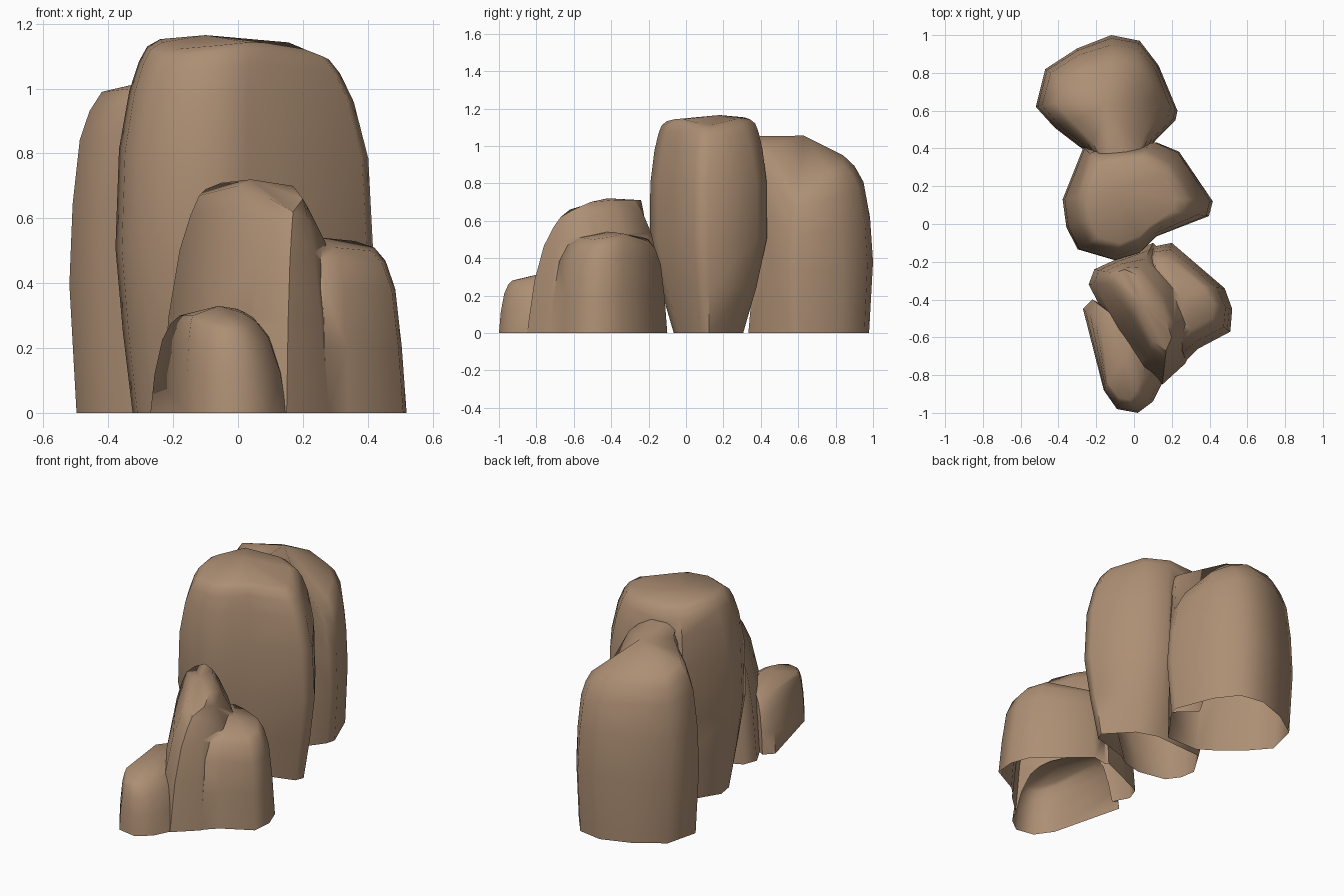
import bpy
import bmesh

if "Cube" in bpy.data.objects:
    bpy.data.objects.remove(bpy.data.objects["Cube"], do_unlink=True)

# One sandstone colour for every rock
stone = bpy.data.materials.new("sandstone_brown")
stone.use_nodes = True
stone.diffuse_color = (0.42, 0.275, 0.175, 1)
stone.node_tree.nodes["Principled BSDF"].inputs["Base Color"].default_value = stone.diffuse_color


def rock(name, foot, crown, peak, steps):
    """Loft from a foot outline to a crown outline, lengths in hundredths.

    Each step is (share of crown height, blend towards crown, depth scale).
    """
    bm = bmesh.new()
    depths = [y for x, y in foot]
    middle_y = (min(depths) + max(depths)) / 2
    rings = []
    for rise, blend, depth in steps:
        ring = []
        for (fx, fy), (cx, cy, cz) in zip(foot, crown):
            x = fx + (cx - fx) * blend
            y = fy + (cy - fy) * blend
            y = middle_y + (y - middle_y) * depth
            ring.append(bm.verts.new((x / 100, y / 100, cz * rise / 100)))
        rings.append(ring)
    count = len(foot)
    for low, high in zip(rings, rings[1:]):
        for i in range(count):
            j = (i + 1) % count
            bm.faces.new((low[i], low[j], high[j], high[i]))
    # Rounded cap and a temporary floor
    tip = bm.verts.new([c / 100 for c in peak])
    for i in range(count):
        bm.faces.new((rings[-1][i], rings[-1][(i + 1) % count], tip))
    bm.faces.new(rings[0])
    bmesh.ops.recalc_face_normals(bm, faces=bm.faces)
    mesh = bpy.data.meshes.new(name)
    bm.to_mesh(mesh)
    bm.free()
    mesh.materials.append(stone)
    obj = bpy.data.objects.new(name, mesh)
    bpy.context.collection.objects.link(obj)
    return obj


def activate(obj):
    bpy.ops.object.select_all(action="DESELECT")
    obj.select_set(True)
    bpy.context.view_layer.objects.active = obj


def merge(target, other):
    """Fuse another rock into the target."""
    activate(target)
    mod = target.modifiers.new("union", "BOOLEAN")
    mod.operation = "UNION"
    mod.solver = "EXACT"
    mod.object = other
    bpy.ops.object.modifier_apply(modifier=mod.name)
    bpy.data.objects.remove(other, do_unlink=True)


def finish(obj):
    """Open the underside and smooth the surface."""
    bm = bmesh.new()
    bm.from_mesh(obj.data)
    floor = [f for f in bm.faces if all(v.co.z < 0.001 for v in f.verts)]
    bmesh.ops.delete(bm, geom=floor, context="FACES")
    bm.to_mesh(obj.data)
    bm.free()
    activate(obj)
    bpy.ops.object.shade_smooth_by_angle(angle=1.0)


# Tall middle rock, pinched at the ground
tall = rock(
    "tall_rocks",
    [(-38, 13), (-36, -2), (-30, -14), (-10, -20), (3, -16), (12, -7),
     (40, 4), (42, 12), (24, 39), (12, 44), (-27, 41)],
    [(-28, 15, 113), (-27, 2, 112), (-22, -9, 110), (-8, -13, 111),
     (3, -9, 112), (9, -3, 112), (26, 6, 110), (28, 13, 109),
     (18, 30, 112), (5, 37, 112), (-20, 34, 113)],
    (-10, 18, 116.5),
    [(0, 0.55, 0.66), (0.22, 0.25, 0.85), (0.45, 0.02, 0.98), (0.72, 0.13, 1),
     (0.88, 0.45, 1), (0.96, 0.75, 1), (1, 1, 1), (1.02, 1.4, 1)])

# Broad back rock: low right lobe, and a high neck into the middle rock
back = rock(
    "back_rock",
    [(-52, 62), (-47, 82), (-30, 93), (-12, 100), (3, 97), (13, 84),
     (23, 60), (22, 55), (12, 45), (4, 37), (-18, 37), (-29, 41), (-42, 51)],
    [(-42, 64, 99), (-38, 76, 95), (-28, 82, 95), (-12, 84, 95),
     (0, 84, 90), (8, 77, 86), (12, 66, 80), (9, 60, 79), (5, 46, 99),
     (0, 28, 105), (-14, 28, 105), (-22, 43, 101), (-33, 54, 100)],
    (-14, 63, 105.5),
    [(0, 0.22, 1.05), (0.4, 0, 1), (0.65, 0.1, 1), (0.85, 0.32, 1),
     (0.94, 0.62, 1), (1, 1, 1)])

# Narrow fin of the front group, flaring into the shoulder at its foot
front = rock(
    "front_rocks",
    [(-24, -32), (-21, -24), (-8, -18), (10, -10), (31, -30),
     (37, -55), (27, -74), (15, -85), (4, -79), (-10, -59)],
    [(-12, -31, 67), (-10, -26, 69), (-5, -24, 71), (2, -27, 71),
     (10, -38, 71), (17, -51, 70), (20, -60, 66), (17, -67, 62),
     (10, -62, 66), (0, -45, 70)],
    (4, -42, 72),
    [(0, 0, 1), (0.45, 0.22, 1), (0.75, 0.5, 1), (0.91, 0.78, 1), (1, 1, 1)])

# Lower shoulder beside the fin
shoulder = rock(
    "shoulder_rock",
    [(10, -12), (20, -10), (48, -34), (52, -45), (51, -57),
     (34, -66), (27, -73), (5, -60), (0, -30)],
    [(12, -20, 50), (18, -20, 49), (36, -33, 53), (42, -42, 51),
     (41, -50, 50), (30, -56, 51), (25, -58, 51), (10, -52, 54), (8, -32, 54)],
    (26, -40, 54),
    [(0, 0, 1), (0.4, 0.15, 1), (0.75, 0.35, 1), (0.92, 0.65, 1), (1, 1, 1)])

# Small boulder at the very front
boulder = rock(
    "small_boulder",
    [(-27, -45), (-22, -40), (0, -52), (16, -72), (15, -84),
     (10, -94), (2, -100), (-9, -98), (-16, -88)],
    [(-18, -51, 30), (-14, -46, 30), (-5, -55, 32), (0, -70, 32),
     (1, -80, 31), (1, -88, 29), (-2, -93, 28), (-8, -92, 28), (-14, -84, 30)],
    (-6, -72, 33),
    [(0, 0, 1), (0.4, 0.14, 1), (0.75, 0.4, 1), (0.92, 0.7, 1), (1, 1, 1)])

merge(tall, back)
merge(front, shoulder)
merge(front, boulder)
for obj in (tall, front):
    finish(obj)
